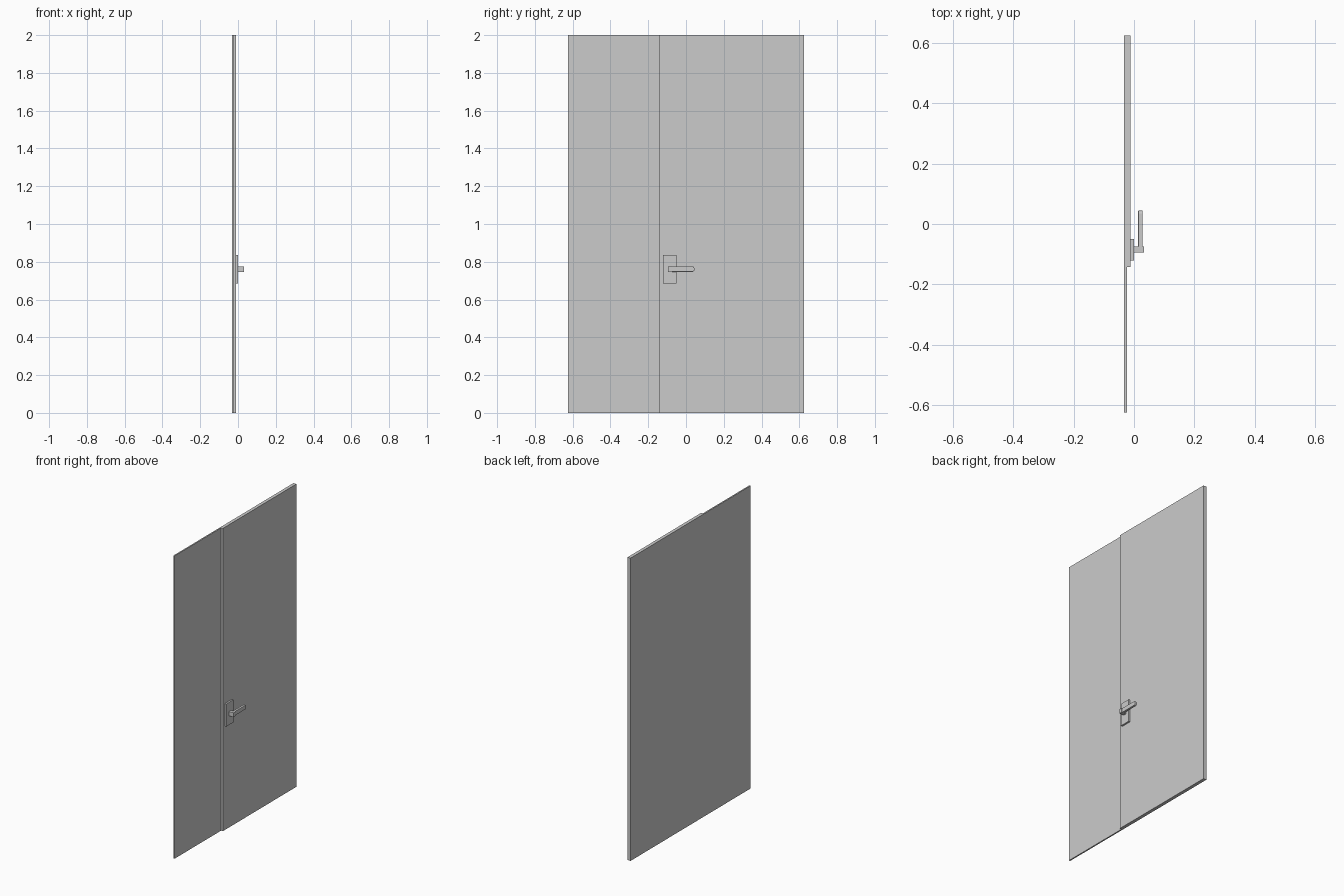
import bpy, bmesh, math

if "Cube" in bpy.data.objects:
    bpy.data.objects.remove(bpy.data.objects["Cube"])


def prism(name, outline, x0, x1):
    """Extrude a (y, z) outline along x."""
    bm = bmesh.new()
    face = bm.faces.new([bm.verts.new((x0, y, z)) for y, z in outline])
    ext = bmesh.ops.extrude_face_region(bm, geom=[face])
    for v in ext["geom"]:
        if isinstance(v, bmesh.types.BMVert):
            v.co.x = x1
    bmesh.ops.recalc_face_normals(bm, faces=bm.faces)
    mesh = bpy.data.meshes.new(name)
    bm.to_mesh(mesh)
    bm.free()
    ob = bpy.data.objects.new(name, mesh)
    bpy.context.collection.objects.link(ob)
    return ob


def box(name, x, y, z):
    outline = [(y[0], z[0]), (y[1], z[0]), (y[1], z[1]), (y[0], z[1])]
    return prism(name, outline, *x)


BACK, SEAM, HALF = -0.033, -0.143, 0.626

# Door leaves: thick wide leaf and thin side leaf, flush at the back
box("wide_leaf", (BACK, -0.011), (SEAM, HALF), (0, 2))
box("narrow_leaf", (BACK, -0.024), (-HALF, SEAM), (0, 2))

# Lock plate and handle neck
box("handle_plate", (-0.011, 0.0), (-0.121, -0.049), (0.686, 0.835))
box("handle_neck", (0.0, 0.033), (-0.095, -0.074), (0.747, 0.775))

# Lever with a rounded free end
zc, r, tip, rx = 0.761, 0.014, 0.045, 0.010
outline = [(-0.08, zc - r)]
for i in range(9):
    a = math.radians(-90 + 22.5 * i)
    outline.append((tip - rx + rx * math.cos(a), zc + r * math.sin(a)))
outline.append((-0.08, zc + r))
lever = prism("lever", outline, 0.014, 0.029)
bev = lever.modifiers.new("soft_edges", "BEVEL")
bev.width = 0.002
bev.segments = 2
bev.limit_method = "ANGLE"
bev.angle_limit = math.radians(50)
